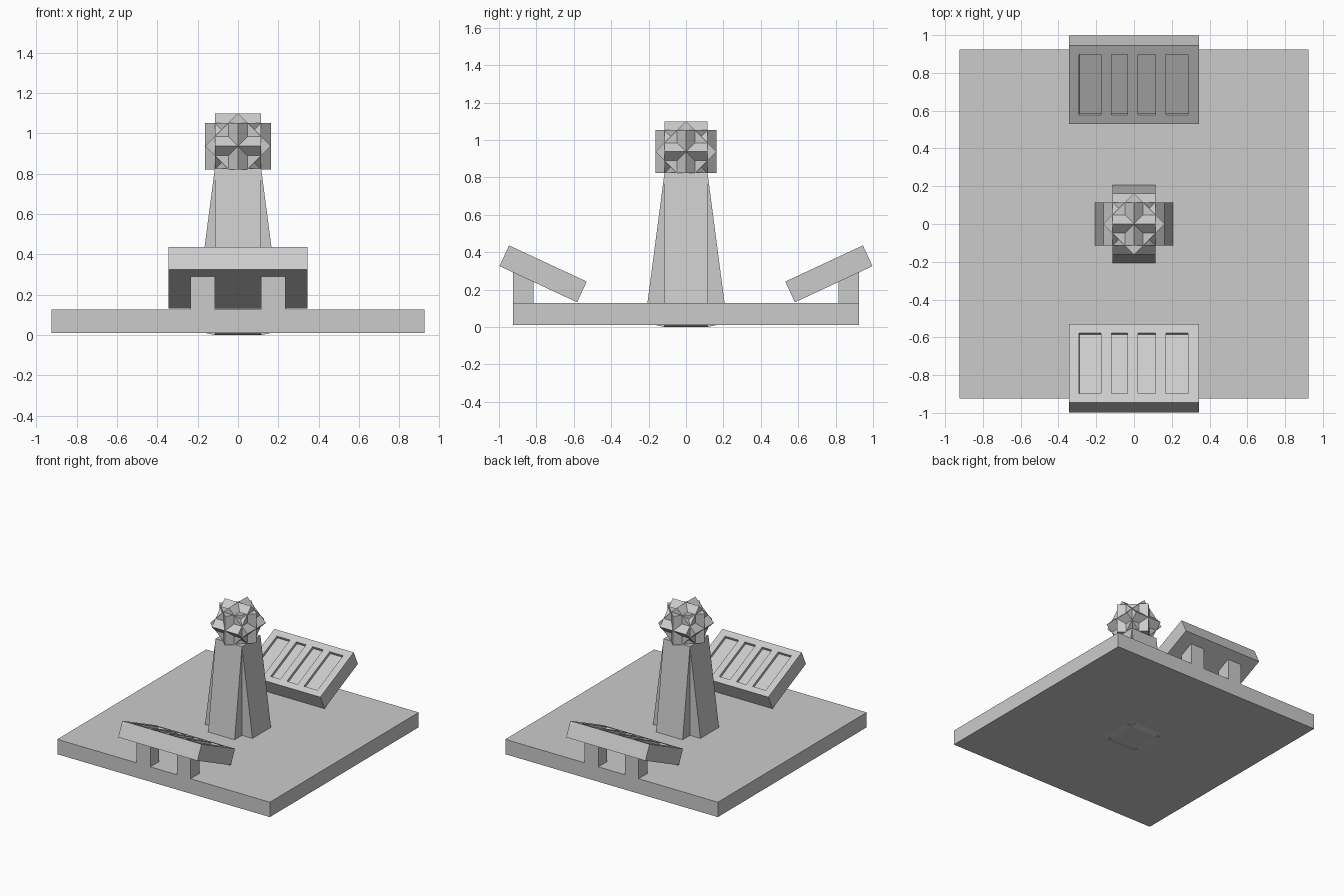
import bpy, bmesh
from math import radians
from mathutils import Matrix, Vector

if "Cube" in bpy.data.objects:
    bpy.data.objects.remove(bpy.data.objects["Cube"])


def finish(bm, name, mirror_y=False):
    bmesh.ops.recalc_face_normals(bm, faces=bm.faces[:])
    mesh = bpy.data.meshes.new(name)
    bm.to_mesh(mesh)
    bm.free()
    ob = bpy.data.objects.new(name, mesh)
    bpy.context.collection.objects.link(ob)
    if mirror_y:
        m = ob.modifiers.new("Mirror", 'MIRROR')
        m.use_axis = (False, True, False)
        m.use_clip = False
        m.use_mirror_merge = False
    return ob


def box(name, lo, hi, rot=Matrix(), mirror_y=False):
    lo, hi = Vector(lo), Vector(hi)
    bm = bmesh.new()
    bmesh.ops.create_cube(bm, size=1, matrix=Matrix.Translation((lo + hi) / 2)
                          @ rot @ Matrix.Diagonal((*(hi - lo), 1)))
    return finish(bm, name, mirror_y)


# Ground slab
box("base_slab", (-0.925, -0.925, 0.01), (0.925, 0.925, 0.127))

# Tower shaft: two crossed tapered slabs
W = 0.115
profile = [(-W, 0), (W, 0), (0.22, 0.022), (W, 0.825), (-W, 0.825), (-0.22, 0.022)]
for i, name in enumerate(("tower_slab_x", "tower_slab_y")):
    bm = bmesh.new()
    face = bm.faces.new([bm.verts.new((x, -W, z)) for x, z in profile])
    ext = bmesh.ops.extrude_face_region(bm, geom=[face], use_keep_orig=True)
    bmesh.ops.translate(bm, vec=(0, 2 * W, 0),
                        verts=[v for v in ext["geom"] if isinstance(v, bmesh.types.BMVert)])
    bm.transform(Matrix.Rotation(radians(90 * i), 4, 'Z'))
    finish(bm, name)

# Tower head: three cubes, each turned 45 degrees about one axis
C = 0.937
for axis in "XYZ":
    box("head_cube_" + axis.lower(), (-W, -W, C - W), (W, W, C + W),
        Matrix.Rotation(radians(45), 4, axis))

# Tilted panels with four recessed slots
xs = [-0.345, -0.29, -0.175, -0.12, -0.035, 0.022, 0.115, 0.17, 0.287, 0.345]
ys = [-0.229, -0.175, 0.178, 0.229]
T = 0.122
bm = bmesh.new()
grid = [[bm.verts.new((x, y, T / 2)) for y in ys] for x in xs]
slots = []
for i in range(len(xs) - 1):
    for j in range(len(ys) - 1):
        f = bm.faces.new((grid[i][j], grid[i + 1][j], grid[i + 1][j + 1], grid[i][j + 1]))
        if j == 1 and i % 2 == 1:
            slots.append(f)
ext = bmesh.ops.extrude_face_region(bm, geom=bm.faces[:], use_keep_orig=True)
bmesh.ops.translate(bm, vec=(0, 0, -T),
                    verts=[v for v in ext["geom"] if isinstance(v, bmesh.types.BMVert)])
bmesh.ops.recalc_face_normals(bm, faces=bm.faces[:])
bmesh.ops.inset_individual(bm, faces=slots, thickness=0.0005, depth=-0.02)
bm.transform(Matrix.Translation((0, -0.764, 0.284)) @ Matrix.Rotation(radians(-25), 4, 'X'))
finish(bm, "slotted_panel", True)

# Panel legs
for side, x in (("left", -0.235), ("right", 0.115)):
    box("panel_leg_" + side, (x, -0.925, 0.12), (x + 0.12, -0.815, 0.29), mirror_y=True)
